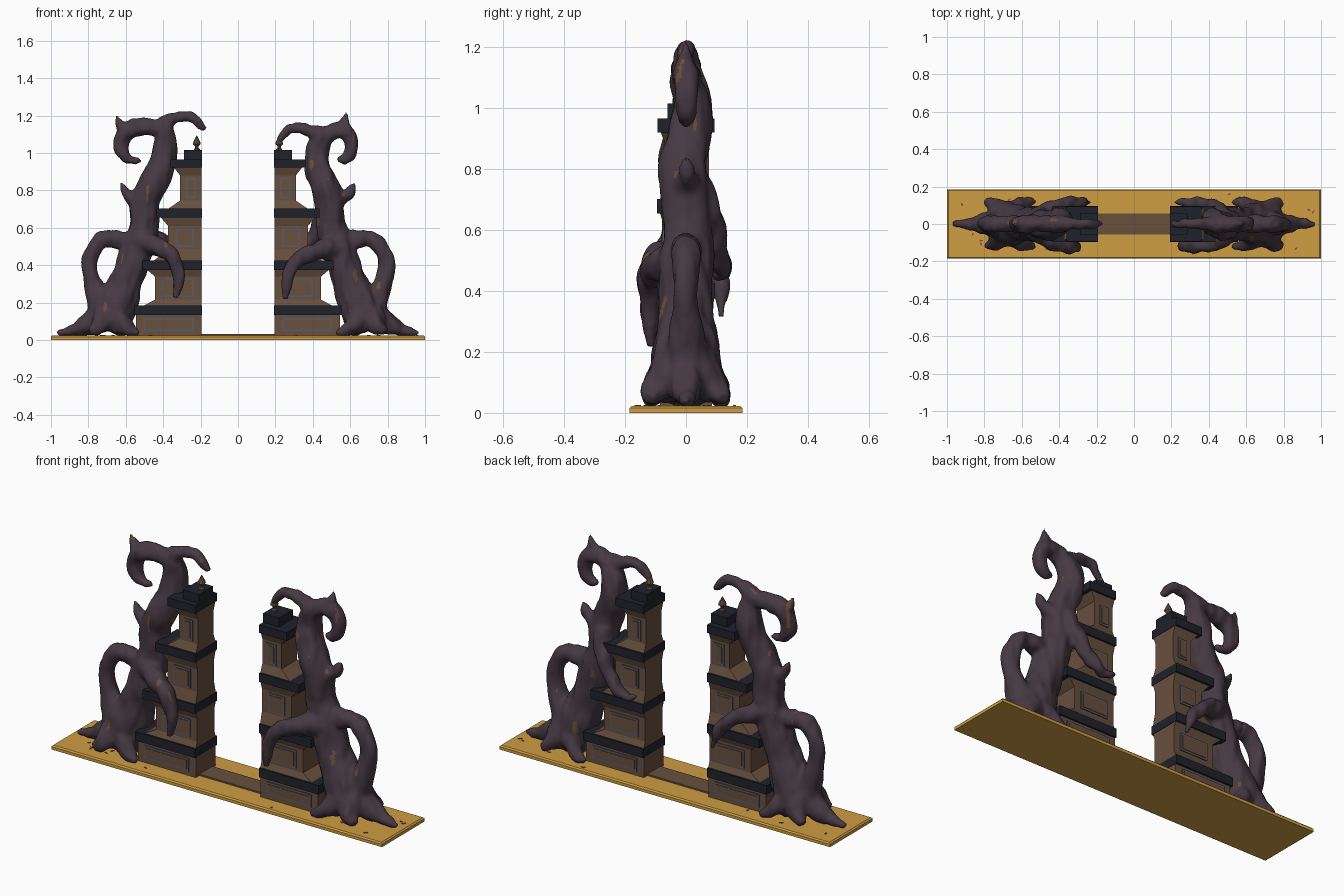
import bpy, bmesh, math, random
from mathutils import Vector, noise

random.seed(4)

def mat(name, r, g, b):
    m = bpy.data.materials.new(name)
    m.diffuse_color = (r, g, b, 1)
    return m

GOLD = mat("gold sand", 0.62, 0.34, 0.055)
BROWN = mat("brown stone", 0.135, 0.08, 0.048)
DARK = mat("dark slate", 0.014, 0.016, 0.024)
GREY = mat("grey trim", 0.10, 0.10, 0.125)
BARK = mat("purple bark", 0.062, 0.042, 0.056)
WOOD = mat("bare wood", 0.14, 0.075, 0.04)
PETAL = mat("petal", 0.25, 0.06, 0.12)

def finish(bm, name, *mats):
    bmesh.ops.recalc_face_normals(bm, faces=bm.faces)
    me = bpy.data.meshes.new(name)
    bm.to_mesh(me)
    bm.free()
    for m in mats:
        me.materials.append(m)
    ob = bpy.data.objects.new(name, me)
    bpy.context.collection.objects.link(ob)
    return ob

def loft(bm, rings):
    """Skin a list of equal-length point rings and cap both ends."""
    rows = [[bm.verts.new(p) for p in r] for r in rings]
    n = len(rows[0])
    for a, b in zip(rows, rows[1:]):
        for i in range(n):
            bm.faces.new((a[i], a[(i + 1) % n], b[(i + 1) % n], b[i]))
    bm.faces.new(rows[0])
    bm.faces.new(rows[-1])

def rect(x0, x1, h, z):
    return [(x0, -h, z), (x1, -h, z), (x1, h, z), (x0, h, z)]

def box(bm, x0, x1, y0, y1, z0, z1):
    loft(bm, [[(x0, y0, z), (x1, y0, z), (x1, y1, z), (x0, y1, z)] for z in (z0, z1)])

# Ground slab and path
bm = bmesh.new()
loft(bm, [rect(-1, 1, 0.185, 0), rect(-1, 1, 0.185, 0.016), rect(-0.993, 0.993, 0.178, 0.023)])
finish(bm, "ground_slab", GOLD)
bm = bmesh.new()
box(bm, -0.2, 0.2, -0.057, 0.057, 0.015, 0.031)
finish(bm, "path", BROWN)

# Fallen petals
bm = bmesh.new()
for i in range(26):
    x = random.uniform(0.25, 0.96) * random.choice((-1, 1))
    y, a = random.uniform(-0.16, 0.16), random.uniform(0, 6.28)
    ring = [(x + 0.011 * k * math.cos(a + t), y + 0.011 * k * math.sin(a + t))
            for t, k in ((0, 1), (1.57, 0.5), (3.14, 1), (4.71, 0.5))]
    loft(bm, [[(p, q, z) for p, q in ring] for z in (0.021, 0.026)])
finish(bm, "petals", PETAL)

# Split gate towers: tiers as (z, outer x, half depth)
IN = 0.195
TIERS = [
    [(0.02, 0.545, 0.086), (0.135, 0.545, 0.086)],
    [(0.18, 0.51, 0.088), (0.215, 0.445, 0.074), (0.34, 0.445, 0.074), (0.378, 0.49, 0.088)],
    [(0.42, 0.455, 0.088), (0.485, 0.375, 0.072), (0.61, 0.375, 0.072), (0.658, 0.415, 0.086)],
    [(0.70, 0.375, 0.086), (0.745, 0.31, 0.068), (0.88, 0.31, 0.068), (0.925, 0.345, 0.084)],
]
BANDS = [(0.134, 0.183, 0.555, 0.096), (0.375, 0.424, 0.51, 0.096), (0.655, 0.702, 0.435, 0.096),
         (0.921, 0.966, 0.36, 0.093), (0.966, 1.015, 0.29, 0.06)]
PANELS = [(0.235, 0.505, 0.048, 0.118, 0.086), (0.235, 0.405, 0.23, 0.328, 0.074),
          (0.235, 0.335, 0.497, 0.6, 0.072), (0.225, 0.28, 0.757, 0.868, 0.068)]

def tower(s, side):
    bm = bmesh.new()
    for tier in TIERS:
        loft(bm, [rect(s * IN, s * x, h, z) for z, x, h in tier])
    finish(bm, side + "_tower_tiers", BROWN)
    bm = bmesh.new()
    for z0, z1, x, h in BANDS:
        loft(bm, [rect(s * (IN - 0.002), s * x, h, z) for z in (z0, z1)])
    finish(bm, side + "_tower_cornices", DARK)
    # framed panels, front and back
    frame, infill = bmesh.new(), bmesh.new()
    for x0, x1, z0, z1, h in PANELS:
        for d in (-1, 1):
            box(frame, s * x0, s * x1, d * (h - 0.01), d * (h + 0.005), z0, z1)
            t = 0.011
            box(infill, s * (x0 + t), s * (x1 - t), d * (h - 0.01), d * (h + 0.008), z0 + t, z1 - t)
    finish(frame, side + "_panel_frames", GREY)
    finish(infill, side + "_panel_infill", BROWN)
    # finial
    bm = bmesh.new()
    prof = [(1.01, 0.016), (1.022, 0.016), (1.026, 0.009), (1.036, 0.009), (1.048, 0.021), (1.058, 0.019), (1.092, 0.002)]
    loft(bm, [[(s * 0.22 + r * math.cos(k * math.pi / 4), r * math.sin(k * math.pi / 4), z)
               for k in range(8)] for z, r in prof])
    finish(bm, side + "_finial", BROWN)

# Twisted trees: limbs as smooth tapered tubes (x, y, z, radius)
def tube(bm, pts, s):
    P = [Vector(p) for p in pts]
    P = [2 * P[0] - P[1]] + P + [2 * P[-1] - P[-2]]
    path = []
    for i in range(1, len(P) - 2):
        a, b, c, d = P[i - 1:i + 3]
        for k in range(6):
            t = k / 6
            path.append(0.5 * (2 * b + (c - a) * t + (2 * a - 5 * b + 4 * c - d) * t * t
                               + (3 * b - a - 3 * c + d) * t ** 3))
    path.append(P[-2])
    rings, u = [], None
    for i, p in enumerate(path):
        tan = (path[min(i + 1, len(path) - 1)] - path[max(i - 1, 0)]).to_3d().normalized()
        u = Vector((0, 1, 0)) if u is None else u
        u = u - tan * u.dot(tan)
        u = u.normalized() if u.length > 1e-3 else tan.orthogonal().normalized()
        v, c, r = tan.cross(u), p.to_3d(), max(p.w, 0.006)
        ring = [c + r * (u * math.cos(k * math.pi / 6) + v * math.sin(k * math.pi / 6)) for k in range(12)]
        rings.append([(s * q.x, q.y, q.z) for q in ring])
    loft(bm, rings)

COMMON = [
    # lower trunk
    [(0.71, 0, 0.06, 0.11), (0.655, 0, 0.18, 0.115), (0.59, 0, 0.33, 0.09), (0.545, 0, 0.47, 0.088),
     (0.5, 0.005, 0.6, 0.082), (0.495, 0, 0.7, 0.078)],
    # side loop
    [(0.52, 0, 0.50, 0.07), (0.62, 0, 0.535, 0.05), (0.725, 0, 0.535, 0.044), (0.785, 0, 0.45, 0.045),
     (0.785, 0, 0.33, 0.046), (0.735, 0, 0.2, 0.07), (0.72, 0, 0.1, 0.09)],
    # roots
    [(0.7, 0, 0.14, 0.09), (0.8, 0, 0.085, 0.06), (0.88, 0, 0.052, 0.034), (0.965, 0, 0.035, 0.014)],
    [(0.68, -0.03, 0.16, 0.08), (0.62, -0.09, 0.09, 0.05), (0.57, -0.115, 0.05, 0.033), (0.525, -0.12, 0.035, 0.015)],
    [(0.68, 0.03, 0.16, 0.08), (0.62, 0.09, 0.09, 0.05), (0.57, 0.115, 0.05, 0.033), (0.525, 0.12, 0.035, 0.015)],
    [(0.7, -0.03, 0.15, 0.08), (0.74, -0.095, 0.08, 0.05), (0.79, -0.125, 0.045, 0.022)],
    [(0.7, 0.03, 0.15, 0.08), (0.74, 0.095, 0.08, 0.05), (0.79, 0.125, 0.045, 0.022)],
    # spur
    [(0.52, 0, 0.74, 0.06), (0.585, 0, 0.775, 0.032), (0.61, 0, 0.81, 0.022), (0.625, 0, 0.845, 0.006)],
]
LEFT = [
    # upper trunk
    [(0.495, 0, 0.64, 0.08), (0.495, 0, 0.74, 0.08), (0.455, -0.01, 0.83, 0.079), (0.41, 0.01, 0.93, 0.074),
     (0.39, 0.02, 1.03, 0.066), (0.395, 0, 1.12, 0.052), (0.42, 0, 1.15, 0.045)],
    # curled crown, horn and reaching twig
    [(0.39, 0, 1.13, 0.05), (0.47, 0, 1.14, 0.046), (0.57, 0, 1.125, 0.05), (0.62, 0, 1.07, 0.044),
     (0.615, 0, 1.0, 0.036), (0.57, 0, 0.96, 0.025), (0.525, 0, 0.965, 0.01)],
    [(0.59, 0, 1.1, 0.05), (0.625, 0, 1.145, 0.028), (0.65, 0, 1.2, 0.005)],
    [(0.41, 0, 1.14, 0.05), (0.34, 0, 1.185, 0.033), (0.25, 0, 1.19, 0.028), (0.175, 0, 1.125, 0.014)],
    # front and back arms over the tower
    [(0.52, -0.03, 0.53, 0.07), (0.43, -0.09, 0.5, 0.052), (0.345, -0.115, 0.44, 0.042),
     (0.315, -0.118, 0.34, 0.034), (0.335, -0.115, 0.225, 0.015)],
    [(0.51, 0.03, 0.56, 0.065), (0.39, 0.1, 0.52, 0.042), (0.285, 0.115, 0.43, 0.032), (0.24, 0.115, 0.31, 0.012)],
]
RIGHT = [
    [(0.495, 0, 0.64, 0.08), (0.49, 0, 0.74, 0.08), (0.465, -0.01, 0.82, 0.079), (0.43, 0.01, 0.91, 0.074),
     (0.425, 0.02, 1.0, 0.066), (0.45, 0, 1.08, 0.055), (0.48, 0, 1.1, 0.045)],
    [(0.44, 0, 1.07, 0.05), (0.51, 0, 1.115, 0.045), (0.575, 0, 1.11, 0.045), (0.605, 0, 1.04, 0.038),
     (0.585, 0, 0.975, 0.03), (0.525, 0, 0.965, 0.01)],
    [(0.555, 0, 1.1, 0.05), (0.57, 0, 1.165, 0.028), (0.58, 0, 1.23, 0.005)],
    [(0.45, 0, 1.08, 0.05), (0.375, 0, 1.125, 0.035), (0.28, 0, 1.13, 0.028), (0.205, 0, 1.05, 0.014)],
    [(0.53, -0.03, 0.5, 0.07), (0.43, -0.09, 0.475, 0.052), (0.325, -0.115, 0.435, 0.042),
     (0.27, -0.118, 0.34, 0.034), (0.25, -0.115, 0.215, 0.014)],
    [(0.47, 0.03, 0.74, 0.06), (0.435, 0.085, 0.62, 0.042), (0.375, 0.105, 0.52, 0.036),
     (0.29, 0.115, 0.455, 0.028), (0.21, 0.115, 0.475, 0.01)],
]

def tree(s, side, limbs):
    bm = bmesh.new()
    for limb in limbs:
        tube(bm, limb, s)
    ob = finish(bm, side + "_tree", BARK)
    # fuse the limbs into one skin
    m = ob.modifiers.new("fuse", 'REMESH')
    m.mode, m.voxel_size = 'VOXEL', 0.0105
    m = ob.modifiers.new("soften", 'SMOOTH')
    m.factor, m.iterations = 0.5, 5
    dg = bpy.context.evaluated_depsgraph_get()
    me = bpy.data.meshes.new_from_object(ob.evaluated_get(dg))
    ob.modifiers.clear()
    ob.data = me
    me.materials.clear()
    me.materials.append(BARK)
    me.materials.append(WOOD)
    # gnarled surface and worn streaks of bare wood
    moves = [v.normal * 0.011 * noise.noise(Vector((v.co.x * 22, v.co.y * 22, v.co.z * 9))) for v in me.vertices]
    for v, d in zip(me.vertices, moves):
        v.co += d
        v.co.z = max(v.co.z, 0.018)
    for p in me.polygons:
        c = p.center
        streak = noise.noise(Vector((c.x * 26 + 5, c.y * 26, c.z * 7)))
        p.material_index = 1 if streak > 0.6 and c.z > 0.15 else 0
        p.use_smooth = True

for s, side, own in ((-1, "left", LEFT), (1, "right", RIGHT)):
    tower(s, side)
    tree(s, side, COMMON + own)
